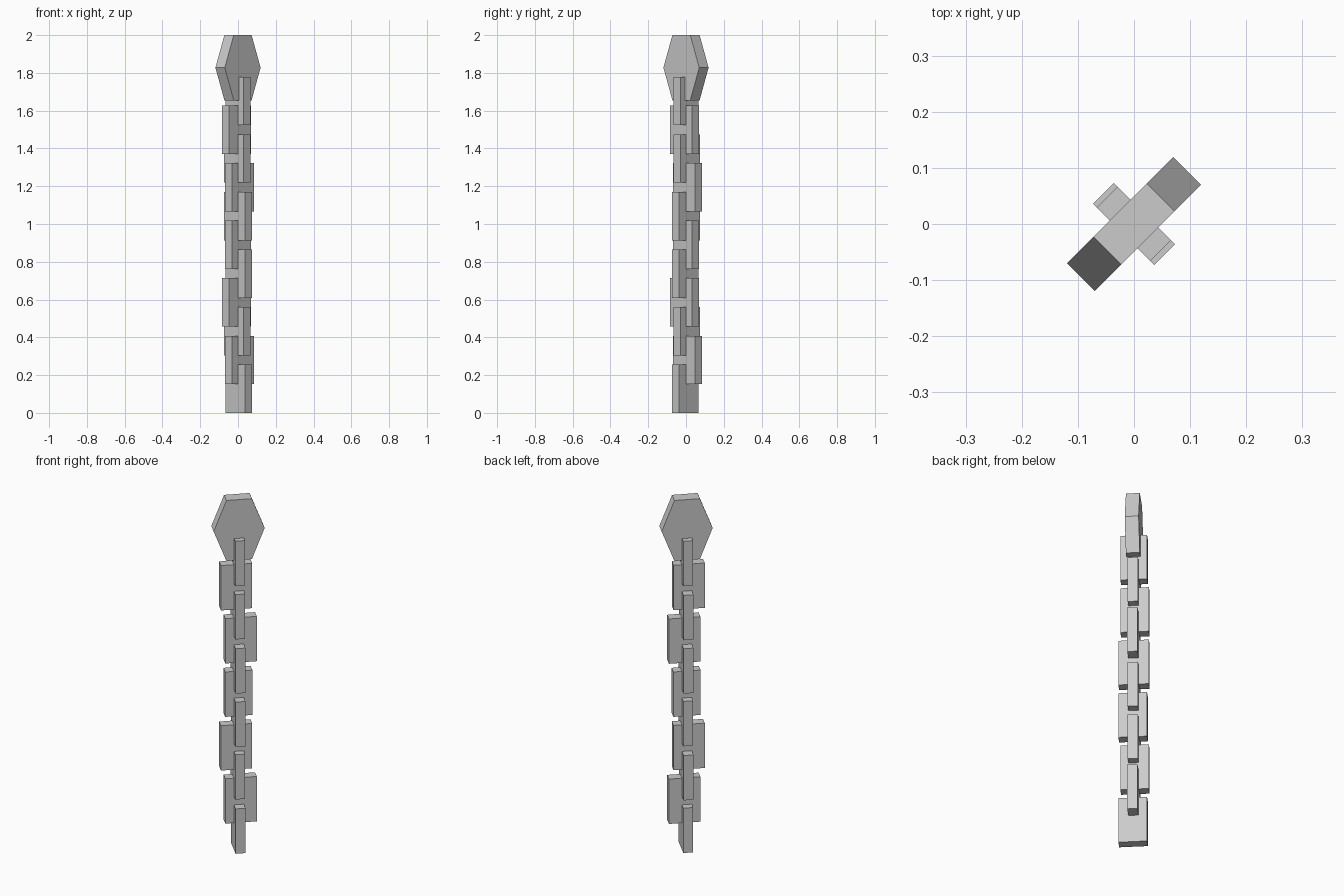
import bpy, bmesh
from math import radians
from mathutils import Matrix

if "Cube" in bpy.data.objects:
    bpy.data.objects.remove(bpy.data.objects["Cube"])

# Everything is modelled along x/y and then turned onto the diagonal
TURN = Matrix.Rotation(radians(45), 4, 'Z')


def prism(name, outline, y0, y1):
    """Extrude an (x, z) outline from y0 to y1."""
    bm = bmesh.new()
    face = bm.faces.new([bm.verts.new((x, y0, z)) for x, z in outline])
    ext = bmesh.ops.extrude_face_region(bm, geom=[face])
    for v in ext["geom"]:
        if isinstance(v, bmesh.types.BMVert):
            v.co.y = y1
    bmesh.ops.recalc_face_normals(bm, faces=bm.faces)
    bmesh.ops.transform(bm, matrix=TURN, verts=bm.verts)
    mesh = bpy.data.meshes.new(name)
    bm.to_mesh(mesh)
    bm.free()
    ob = bpy.data.objects.new(name, mesh)
    bpy.context.collection.objects.link(ob)
    return ob


def box(name, x0, x1, y0, y1, z0, z1):
    return prism(name, [(x0, z0), (x1, z0), (x1, z1), (x0, z1)], y0, y1)


# Chain links: flat plates, alternately crosswise (y) and lengthwise (x),
# each with its own slightly uneven reach (low end, high end)
PITCH, LENGTH, HALF_T = 0.1523, 0.256, 0.026
cross = [(-0.077, 0.068), (-0.067, 0.077), (-0.077, 0.068),
         (-0.077, 0.077), (-0.067, 0.077), (-0.067, 0.068)]
along = [(-0.071, 0.094), (-0.094, 0.070), (-0.072, 0.071),
         (-0.071, 0.094), (-0.094, 0.070)]

for i, (a, b) in enumerate(cross):
    z = 2 * i * PITCH
    box(f"cross_link_{i + 1}", -HALF_T, HALF_T, a, b, z, z + LENGTH)
for i, (a, b) in enumerate(along):
    z = (2 * i + 1) * PITCH
    box(f"long_link_{i + 1}", a, b, -HALF_T, HALF_T, z, z + LENGTH)

# Hexagonal end plate
w, n = 0.134, 0.067
prism("hex_plate", [(-n, 1.655), (n, 1.655), (w, 1.828),
                    (n, 2.0), (-n, 2.0), (-w, 1.828)], -0.035, 0.035)
